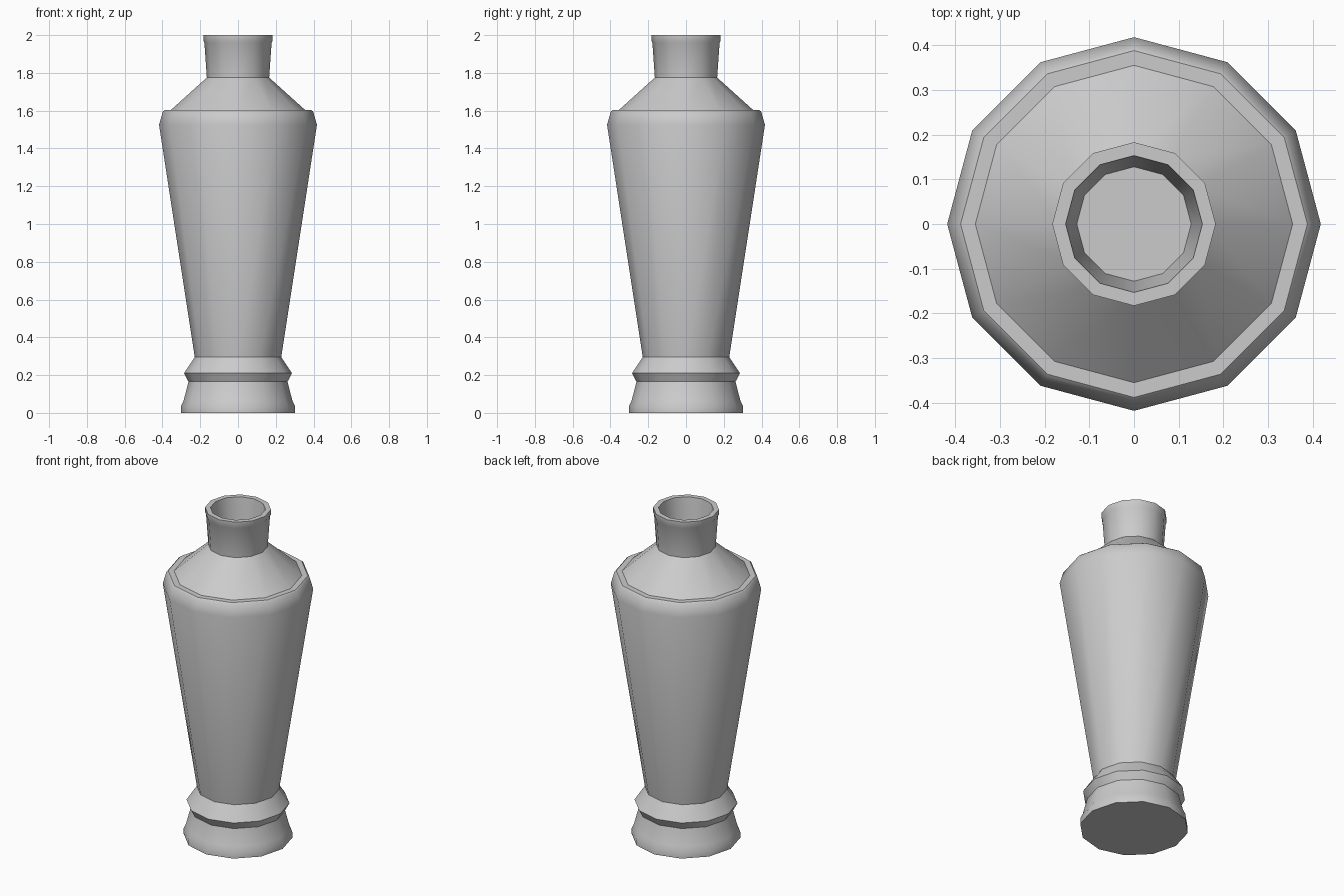
import bpy, bmesh
from math import cos, sin, pi, radians

if "Cube" in bpy.data.objects:
    bpy.data.objects.remove(bpy.data.objects["Cube"])

SIDES = 12

# Profile (radius, height): foot, collar, body, shoulder, neck, rim, inner neck
profile = [
    (0.302, 0.0), (0.302, 0.035), (0.288, 0.065), (0.262, 0.165),
    (0.286, 0.21), (0.229, 0.295),
    (0.418, 1.525), (0.398, 1.595), (0.388, 1.604), (0.355, 1.604),
    (0.165, 1.775), (0.178, 1.96), (0.183, 1.97), (0.183, 2.0),
    (0.153, 2.0), (0.128, 1.775),
]

# Lathe the profile around z, capping the foot and the inner floor
bm = bmesh.new()
rings = [[bm.verts.new((r * cos(2 * pi * i / SIDES), r * sin(2 * pi * i / SIDES), z))
          for i in range(SIDES)] for r, z in profile]
for a, b in zip(rings, rings[1:]):
    for i in range(SIDES):
        j = (i + 1) % SIDES
        bm.faces.new((a[i], a[j], b[j], b[i]))
bm.faces.new(rings[0][::-1])
bm.faces.new(rings[-1])
bmesh.ops.recalc_face_normals(bm, faces=bm.faces)

mesh = bpy.data.meshes.new("vase")
bm.to_mesh(mesh)
bm.free()
vase = bpy.data.objects.new("vase", mesh)
bpy.context.collection.objects.link(vase)

# Smooth around the body, sharp at the rim, shoulder and foot
bpy.context.view_layer.objects.active = vase
vase.select_set(True)
bpy.ops.object.shade_smooth_by_angle(angle=radians(40))
